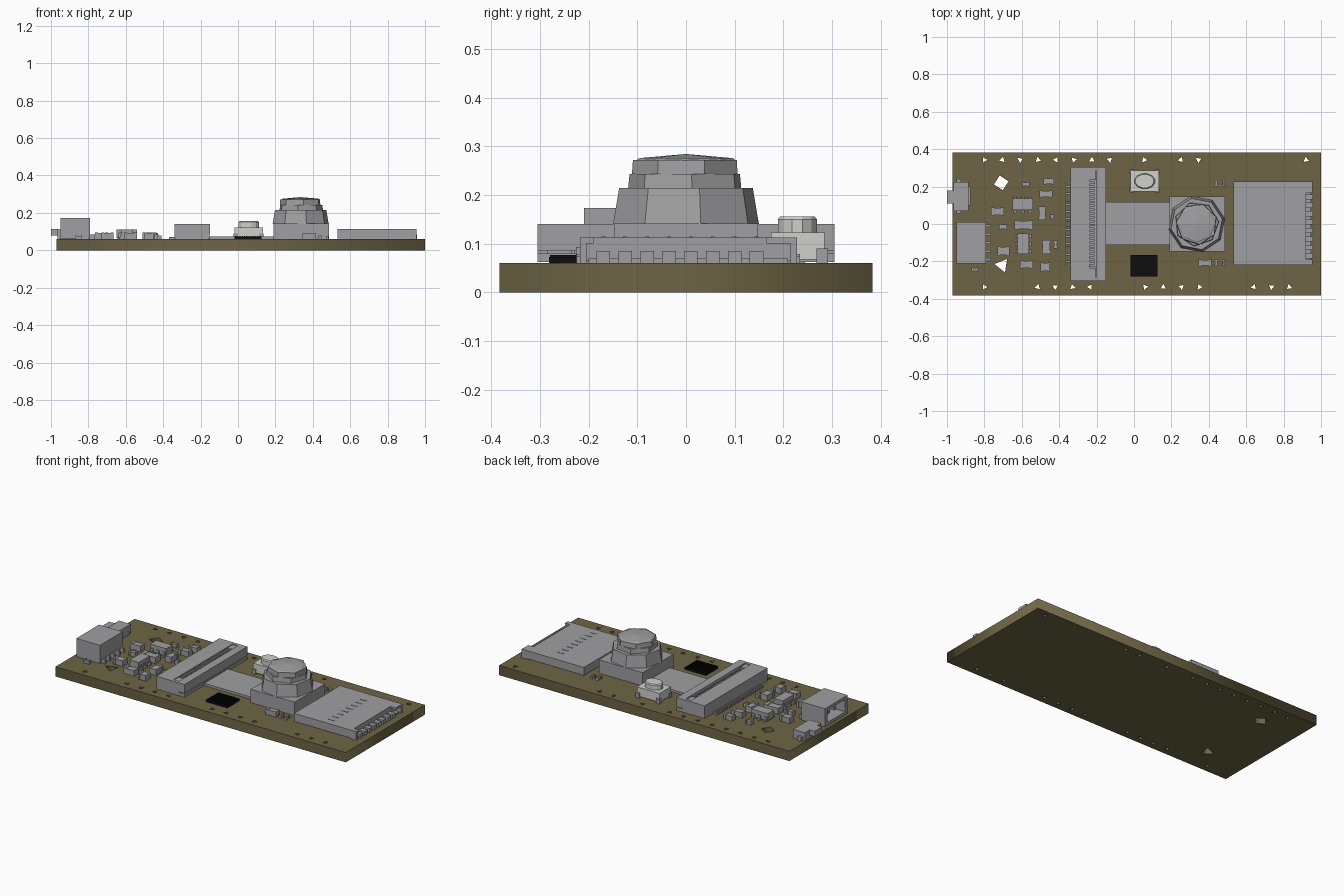
import bpy
import bmesh
from math import cos, sin, pi

default_cube = bpy.data.objects.get("Cube")
if default_cube:
    bpy.data.objects.remove(default_cube, do_unlink=True)

TOP = 0.06  # upper surface of the circuit board


def material(name, colour):
    mat = bpy.data.materials.new(name)
    mat.use_nodes = True
    mat.diffuse_color = (*colour, 1)
    mat.node_tree.nodes["Principled BSDF"].inputs["Base Color"].default_value = (*colour, 1)
    return mat


OLIVE = material("olive board", (0.155, 0.13, 0.06))
GREY = material("metal grey", (0.35, 0.35, 0.36))
WHITE = material("off white", (0.63, 0.63, 0.6))
BLACK = material("black", (0.004, 0.004, 0.004))


def add_box(bm, x, y, z):
    """Add a box given its (low, high) range on each axis."""
    verts = bmesh.ops.create_cube(bm, size=1)["verts"]
    for v in verts:
        for axis, (low, high) in enumerate((x, y, z)):
            v.co[axis] = high if v.co[axis] > 0 else low


def finish(name, bm, mat):
    mesh = bpy.data.meshes.new(name)
    bmesh.ops.recalc_face_normals(bm, faces=bm.faces)
    bm.to_mesh(mesh)
    bm.free()
    mesh.materials.append(mat)
    obj = bpy.data.objects.new(name, mesh)
    bpy.context.collection.objects.link(obj)
    return obj


def part(name, mat, boxes):
    bm = bmesh.new()
    for ranges in boxes:
        add_box(bm, *ranges)
    return finish(name, bm, mat)


def spread(low, high, count):
    return [low + (high - low) * i / (count - 1) for i in range(count)]


def lathe(name, mat, centre, profile, sides, stretch=(1, 1), turn=0.0):
    """Stack rings of (radius, height) into a closed faceted solid."""
    bm = bmesh.new()
    rings = []
    for radius, z in profile:
        angles = [turn + 2 * pi * i / sides for i in range(sides)]
        rings.append([bm.verts.new((centre[0] + radius * stretch[0] * cos(a),
                                    centre[1] + radius * stretch[1] * sin(a), z)) for a in angles])
    for low, high in zip(rings, rings[1:]):
        for i in range(sides):
            j = (i + 1) % sides
            bm.faces.new((low[i], low[j], high[j], high[i]))
    bm.faces.new(rings[0])
    bm.faces.new(rings[-1])
    return finish(name, bm, mat)


# Circuit board: flat outline with low-poly through holes
curve = bpy.data.curves.new("circuit_board", "CURVE")
curve.dimensions = "2D"
curve.fill_mode = "BOTH"
curve.extrude = TOP / 2


def outline(points):
    spline = curve.splines.new("POLY")
    spline.points.add(len(points) - 1)
    for p, (x, y) in zip(spline.points, points):
        p.co = (x, y, 0, 1)
    spline.use_cyclic_u = True


def hole(x, y, radius, sides, turn):
    outline([(x + radius * cos(turn + 2 * pi * i / sides),
              y + radius * sin(turn + 2 * pi * i / sides)) for i in range(sides)])


outline([(-0.97, -0.383), (1, -0.383), (1, 0.383), (-0.97, 0.383)])
back_holes = spread(-0.8, -0.13, 8) + [0.055, 0.25, 0.345, 0.92]
front_holes = [-0.8] + spread(-0.515, -0.235, 4) + spread(0.06, 0.35, 4) + spread(0.64, 0.83, 3)
for row, y in ((back_holes, 0.343), (front_holes, -0.337)):
    for i, x in enumerate(row):
        hole(x, y, 0.017, 3, i * 1.3)
hole(-0.71, 0.22, 0.04, 4, 0.2)
hole(-0.705, -0.22, 0.042, 3, 0.9)
board = bpy.data.objects.new("circuit_board", curve)
bpy.context.collection.objects.link(board)
board.location.z = TOP / 2
curve.materials.append(OLIVE)
bpy.context.view_layer.objects.active = board
board.select_set(True)
bpy.ops.object.convert(target="MESH")
board.select_set(False)

# Camera module with faceted lens and ribbon
part("camera_base", GREY, [((0.19, 0.487), (-0.148, 0.148), (TOP, 0.142))])
LENS = (0.335, 0)
lathe("lens_barrel", GREY, LENS, [(0.153, 0.14), (0.14, 0.215)], 8, turn=0.2)
lathe("lens_collar", GREY, LENS, [(0.12, 0.213), (0.117, 0.243)], 7, turn=0.1)
lathe("lens_ring", GREY, LENS, [(0.112, 0.243), (0.11, 0.272)], 7, turn=0.35)
lathe("lens_dome", GREY, LENS, [(0.103, 0.271), (0.095, 0.276), (0.005, 0.284)], 8)
part("camera_ribbon", GREY, [((-0.16, 0.2), (-0.112, 0.118), (TOP, 0.074))])

# Ribbon connector: floor, housing, latch, end hooks, contacts and solder tails
END = 0.305
boxes = [((-0.34, -0.15), (-END, END), (0.062, 0.08)),
         ((-0.34, -0.237), (-END, END), (0.08, 0.14)),
         ((-0.2, -0.15), (-END, END), (0.085, 0.14)),
         ((-0.237, -0.2), (-0.23, 0.24), (0.08, 0.118))]
for side in (-1, 1):
    near, far = sorted((side * 0.285, side * END))
    boxes.append(((-0.24, -0.19), (near, far), (0.08, 0.14)))
    near, far = sorted((side * 0.235, side * 0.285))
    boxes.append(((-0.237, -0.205), (near, far), (0.08, 0.136)))
part("ribbon_connector", GREY, boxes)
part("connector_contacts", GREY,
     [((-0.237, -0.212), (y - 0.006, y + 0.006), (0.11, 0.132)) for y in spread(-0.21, 0.22, 22)])
part("connector_tails", GREY,
     [((-0.37, -0.335), (y - 0.005, y + 0.005), (TOP, 0.07)) for y in spread(-0.22, 0.22, 24)])

# Card slot: shell, side lips, notched mouth and contact springs
part("card_slot", GREY, [((0.533, 0.92), (-0.218, 0.228), (0.064, 0.113)),
                         ((0.92, 0.955), (0.165, 0.228), (0.1, 0.113)),
                         ((0.92, 0.955), (-0.218, -0.19), (0.1, 0.113)),
                         ((0.92, 0.955), (0.215, 0.228), (TOP, 0.105)),
                         ((0.92, 0.955), (-0.218, -0.205), (TOP, 0.105)),
                         ((0.92, 0.945), (-0.2, 0.21), (TOP, 0.07))])
part("card_slot_contacts", GREY,
     [((0.92, 0.957), (y - 0.014, y + 0.014), (TOP, 0.085)) for y in spread(-0.17, 0.145, 8)])
part("card_slot_springs", GREY,
     [((0.73, 0.77), (y - 0.004, y + 0.004), (0.112, 0.115)) for y in spread(-0.17, 0.145, 8)])

# Battery socket: shell open to the left end, with tails
part("battery_socket", GREY, [((-0.95, -0.79), (-0.21, 0.01), (0.155, 0.173)),
                              ((-0.95, -0.79), (-0.21, 0.01), (0.062, 0.08)),
                              ((-0.95, -0.79), (-0.21, -0.185), (0.08, 0.155)),
                              ((-0.95, -0.79), (-0.015, 0.01), (0.08, 0.155)),
                              ((-0.83, -0.79), (-0.185, -0.015), (0.08, 0.155))])
part("battery_socket_pins", GREY,
     [((-0.92, -0.82), (y - 0.01, y + 0.01), (0.105, 0.125)) for y in (-0.13, -0.07)])
part("battery_socket_tails", GREY,
     [((-0.8, -0.765), (y - 0.007, y + 0.007), (TOP, 0.085)) for y in spread(-0.19, -0.01, 5)])

# Data port
part("data_port", GREY, [((-0.965, -0.885), (0.07, 0.225), (TOP, 0.112)),
                         ((-1, -0.96), (0.11, 0.18), (0.08, 0.113)),
                         ((-0.95, -0.925), (0.055, 0.24), (TOP, 0.085)),
                         ((-0.89, -0.875), (0.1, 0.2), (TOP, 0.075))])

# Push button
part("button_body", WHITE, [((-0.02, 0.133), (0.175, 0.285), (0.068, 0.123))])
part("button_legs", GREY, [((x - 0.012, x + 0.012), (y - 0.012, y + 0.012), (TOP, 0.09))
                           for x in (-0.012, 0.125) for y in (0.18, 0.28)])
lathe("button_cap", WHITE, (0.057, 0.229), [(0.056, 0.122), (0.056, 0.15), (0.05, 0.156)],
      12, stretch=(1, 0.74), turn=pi / 12)

# Ridged black chip
part("black_chip", BLACK, [((-0.02, 0.125), (-0.282, -0.165), (TOP, 0.073))]
     + [((x - 0.003, x + 0.003), (-0.28, -0.167), (0.073, 0.077)) for x in spread(-0.012, 0.117, 12)])


# Small regulators with three leads on each long side
def regulator(name, cx, cy, along_x):
    boxes = []

    def place(a, b, z):
        u, v = ((cx + a[0], cx + a[1]), (cy + b[0], cy + b[1]))
        if not along_x:
            u, v = (cx + b[0], cx + b[1]), (cy + a[0], cy + a[1])
        boxes.append((u, v, z))

    place((-0.055, 0.055), (-0.03, 0.03), (0.066, 0.11))
    for a in (-0.04, 0, 0.04):
        place((a - 0.009, a + 0.009), (-0.045, 0.045), (TOP, 0.072))
        place((a - 0.009, a + 0.009), (-0.036, 0.036), (0.072, 0.088))
    part(name, GREY, boxes)


regulator("regulator_back", -0.595, 0.105, True)
regulator("regulator_front", -0.592, -0.105, False)

# Chip resistors and capacitors: (centre x, centre y, width, depth)
chips = [(-0.455, 0.228, 0.056, 0.034), (-0.58, 0.213, 0.04, 0.024), (-0.47, 0.16, 0.07, 0.038),
         (-0.73, 0.067, 0.07, 0.042), (-0.49, 0.058, 0.04, 0.072), (-0.437, 0.038, 0.025, 0.025),
         (-0.7, -0.015, 0.042, 0.03), (-0.59, -0.005, 0.1, 0.05), (-0.468, -0.122, 0.046, 0.075),
         (-0.42, -0.11, 0.02, 0.042), (-0.698, -0.145, 0.064, 0.05), (-0.575, -0.217, 0.07, 0.043),
         (-0.475, -0.23, 0.052, 0.048), (-0.852, -0.243, 0.036, 0.02), (0.38, -0.208, 0.07, 0.036),
         (0.44, 0.217, 0.018, 0.034), (0.478, 0.217, 0.014, 0.034),
         (0.44, -0.208, 0.018, 0.034), (0.478, -0.208, 0.014, 0.034)]
for i, (x, y, w, d) in enumerate(chips):
    height = TOP + min(0.036, 0.8 * min(w, d) + 0.004)
    w, d = w / 2, d / 2
    inset = 0.003
    boxes = [((x - w + inset, x + w - inset), (y - d + inset, y + d - inset), (TOP, height - inset))]
    for side in (-1, 1):
        if w > d:  # terminals sit on the two short ends
            ends = sorted((x + side * w, x + side * w * 0.55))
            boxes.append((ends, (y - d, y + d), (TOP, height)))
        else:
            ends = sorted((y + side * d, y + side * d * 0.55))
            boxes.append(((x - w, x + w), ends, (TOP, height)))
    part(f"chip_component_{i + 1}", GREY, boxes)
